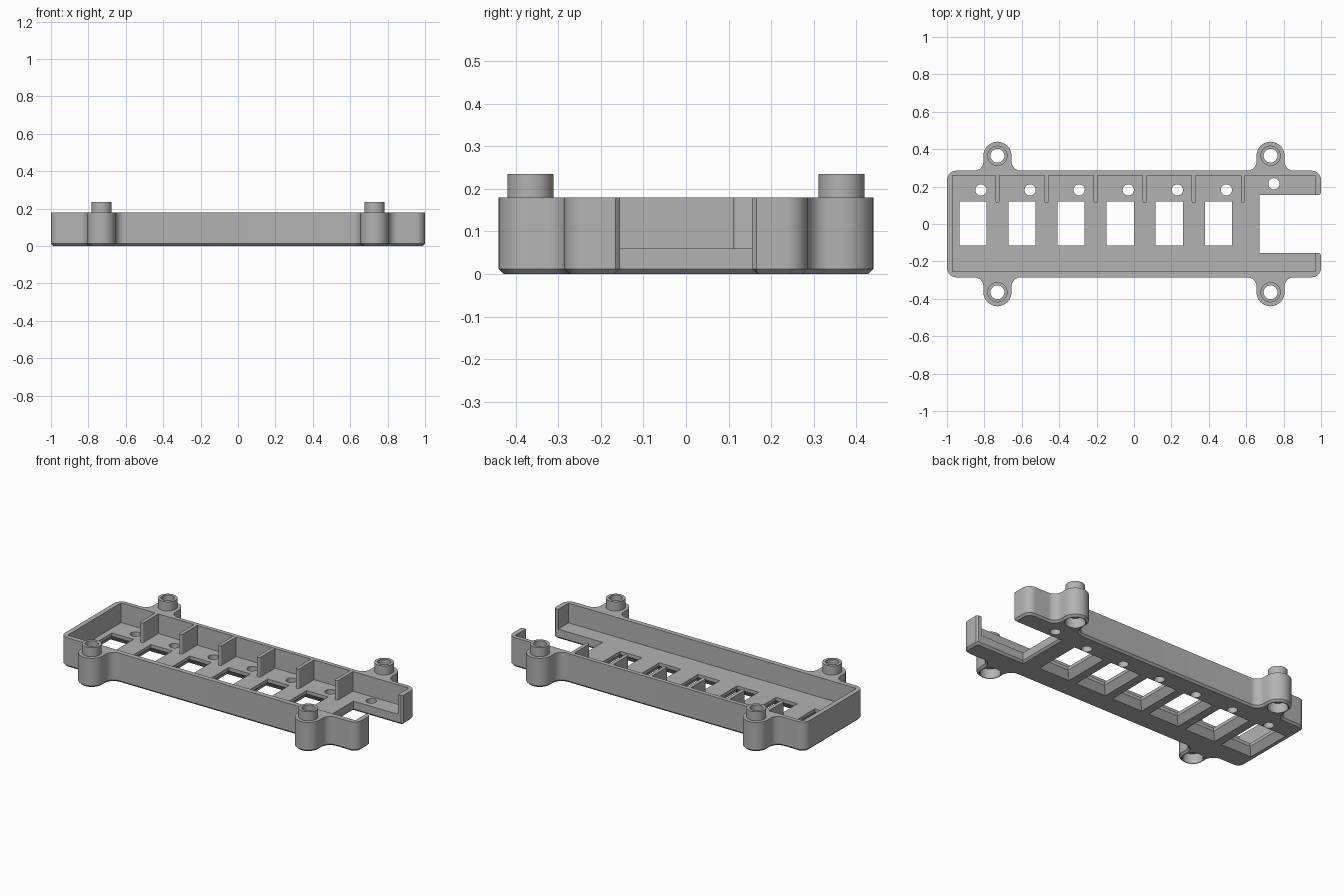
import bpy, bmesh
from math import sin, cos, pi

cube = bpy.data.objects.get("Cube")
if cube:
    bpy.data.objects.remove(cube, do_unlink=True)

grey = bpy.data.materials.new("grey plastic")
grey.use_nodes = True
colour = (0.45, 0.45, 0.45, 1)
grey.diffuse_color = colour
grey.node_tree.nodes["Principled BSDF"].inputs["Base Color"].default_value = colour

TOP, FLOOR, CHAMFER = 0.18, 0.06, 0.012
LUG_X, LUG_Y = 0.73, 0.365
PITCH, BAYS = 0.2624, 6


def arc(cx, cy, r, a0, a1, n=10):
    angles = [a0 + (a1 - a0) * i / n for i in range(n + 1)]
    return [(cx + r * cos(a), cy + r * sin(a)) for a in angles]


def loft(name, layers):
    """Closed solid through a stack of (z, outline) layers."""
    bm = bmesh.new()
    rings = [[bm.verts.new((x, y, z)) for x, y in pts] for z, pts in layers]
    bm.faces.new(rings[0][::-1])
    bm.faces.new(rings[-1])
    n = len(rings[0])
    for low, high in zip(rings, rings[1:]):
        for i in range(n):
            j = (i + 1) % n
            bm.faces.new((low[i], low[j], high[j], high[i]))
    bmesh.ops.recalc_face_normals(bm, faces=bm.faces)
    mesh = bpy.data.meshes.new(name)
    bm.to_mesh(mesh)
    bm.free()
    mesh.materials.append(grey)
    obj = bpy.data.objects.new(name, mesh)
    bpy.context.collection.objects.link(obj)
    return obj


def rect(cx, cy, w, d):
    return [(cx + sx * w / 2, cy + sy * d / 2)
            for sx, sy in ((-1, -1), (1, -1), (1, 1), (-1, 1))]


def cylinder(name, x, y, r, z0, z1):
    circle = arc(x, y, r, 0, 2 * pi, 32)[:-1]
    return loft(name, [(z0, circle), (z1, circle)])


def outline(inset):
    """Rounded tray outline with four screw lugs, mirrored from one quarter."""
    corner, lug, fillet = 0.05 - inset, 0.075 - inset, 0.05 + inset
    q = arc(0.95, 0.235, corner, 0, pi / 2)
    q += arc(LUG_X + 0.125, 0.335, fillet, 1.5 * pi, pi)
    q += arc(LUG_X, LUG_Y, lug, 0, pi, 20)
    q += arc(LUG_X - 0.125, 0.335, fillet, 0, -pi / 2)
    half = q + [(-x, y) for x, y in reversed(q)]
    return half + [(-x, -y) for x, y in half]


def notch(grow):
    """Open end of the tray, with eased wall ends."""
    h = 0.155 + grow
    side = [(0.67 - grow, h), (0.99 - grow, h), (1.003, h + 0.013), (1.1, h + 0.013)]
    return [(x, -y) for x, y in side] + side[::-1]


lugs = [(sx * LUG_X, sy * LUG_Y) for sx in (-1, 1) for sy in (-1, 1)]

# Tray body with chamfered underside
tray = loft("tray", [(0, outline(CHAMFER)), (CHAMFER, outline(0)), (TOP, outline(0))])

# Posts, then everything hollowed out
steps = [("UNION", cylinder("post", x, y, 0.054, 0.12, 0.235)) for x, y in lugs]
cuts = [loft("cavity", [(FLOOR, rect(0, 0.0025, 1.94, 0.515)),
                        (0.3, rect(0, 0.0025, 1.94, 0.515))]),
        loft("end_notch", [(-0.02, notch(CHAMFER)), (0, notch(CHAMFER)),
                           (CHAMFER, notch(0)), (0.3, notch(0))])]
for x, y in lugs:
    cuts.append(cylinder("screw_hole", x, y, 0.037, -0.1, 0.4))
    cuts.append(cylinder("socket", x, y, 0.058, -0.1, 0.06))
for i in range(BAYS):
    x = -0.861 + i * PITCH
    wide, narrow = rect(x, 0.0025, 0.21, 0.3), rect(x, 0.0025, 0.145, 0.235)
    cuts.append(loft("window", [(-0.02, wide), (0, wide), (0.04, narrow), (0.1, narrow)]))
    cuts.append(cylinder("pin_hole", -0.818 + i * PITCH, 0.182, 0.03, -0.1, 0.1))
cuts.append(cylinder("pin_hole", 0.748, 0.215, 0.03, -0.1, 0.1))
steps += [("DIFFERENCE", c) for c in cuts]

for operation, tool in steps:
    mod = tray.modifiers.new(tool.name, "BOOLEAN")
    mod.operation = operation
    mod.solver = "EXACT"
    mod.object = tool
graph = bpy.context.evaluated_depsgraph_get()
solid = bpy.data.meshes.new_from_object(tray.evaluated_get(graph))
tray.modifiers.clear()
tray.data = solid
for _, tool in steps:
    bpy.data.objects.remove(tool, do_unlink=True)

# Dividers with rounded tips along the back wall
parts = [tray]
for i in range(BAYS):
    x = -0.73 + i * PITCH
    shape = arc(x, 0.122, 0.011, pi, 2 * pi, 8) + [(x + 0.011, 0.265), (x - 0.011, 0.265)]
    parts.append(loft(f"divider_{i + 1}", [(FLOOR - 0.005, shape), (TOP - 0.0005, shape)]))

for obj in bpy.context.selected_objects:
    obj.select_set(False)
for obj in parts:
    obj.select_set(True)
bpy.context.view_layer.objects.active = tray
bpy.ops.object.shade_smooth_by_angle(angle=0.5)
